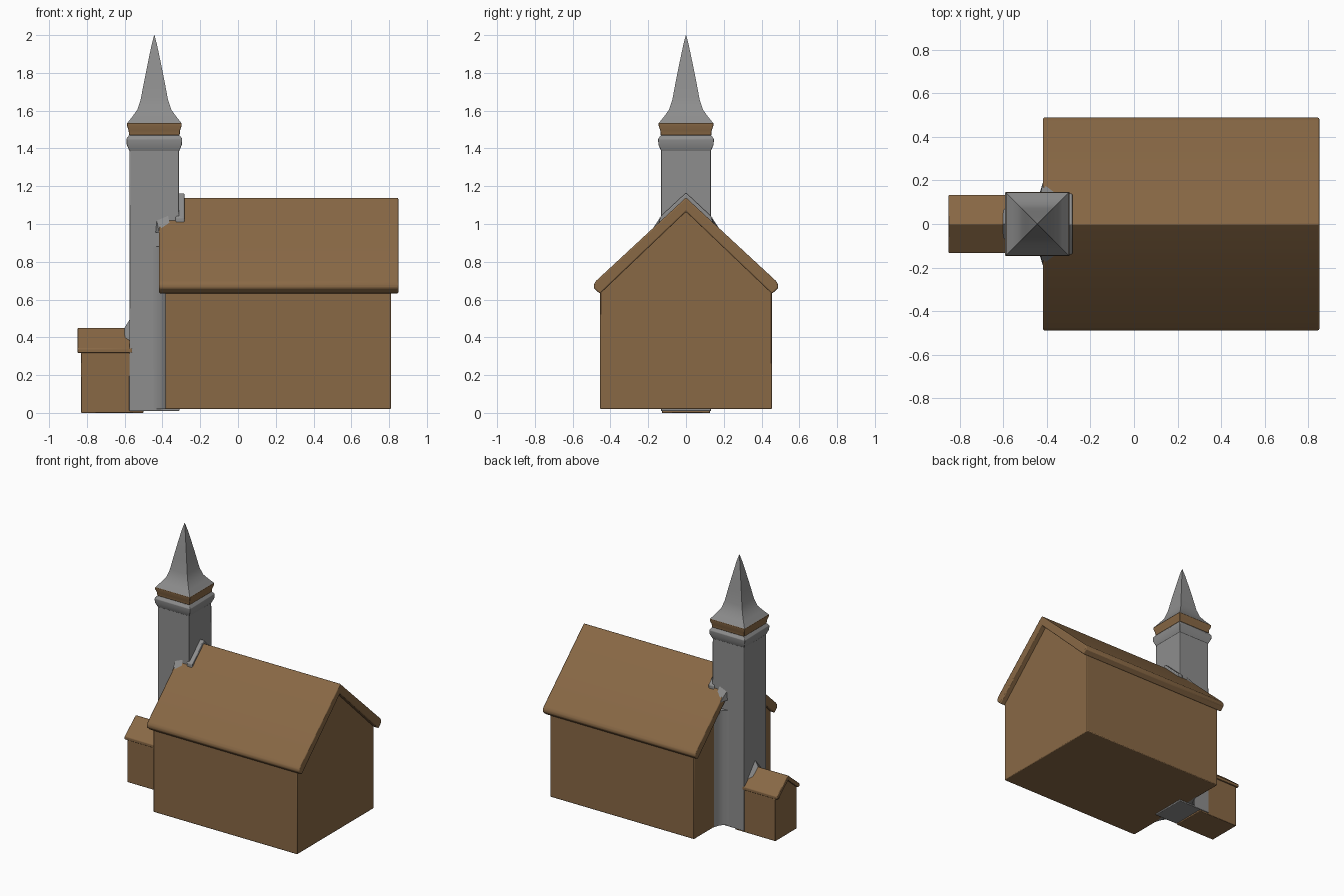
import bpy, bmesh, math

if "Cube" in bpy.data.objects:
    bpy.data.objects.remove(bpy.data.objects["Cube"])

TX = -0.443  # tower centre in x


def material(name, rgb):
    m = bpy.data.materials.new(name)
    m.diffuse_color = (*rgb, 1)
    m.use_nodes = True
    m.node_tree.nodes["Principled BSDF"].inputs["Base Color"].default_value = m.diffuse_color
    return m


brown = material("brown", (0.25, 0.14, 0.06))
grey = material("dark_grey", (0.27, 0.27, 0.27))


def finish(name, bm, mat, bevel=0.0):
    bmesh.ops.recalc_face_normals(bm, faces=bm.faces)
    me = bpy.data.meshes.new(name)
    bm.to_mesh(me)
    bm.free()
    ob = bpy.data.objects.new(name, me)
    bpy.context.collection.objects.link(ob)
    me.materials.append(mat)
    if bevel:
        mod = ob.modifiers.new("soft_edges", 'BEVEL')
        mod.width = bevel
        mod.segments = 2
    return ob


def loft(name, rings, mat, bevel=0.0):
    """Skin a list of closed point rings and cap both ends."""
    bm = bmesh.new()
    rows = [[bm.verts.new(p) for p in r] for r in rings]
    n = len(rows[0])
    for a, b in zip(rows, rows[1:]):
        for i in range(n):
            j = (i + 1) % n
            bm.faces.new((a[i], a[j], b[j], b[i]))
    bm.faces.new(rows[0])
    bm.faces.new(rows[-1])
    return finish(name, bm, mat, bevel)


def along_x(name, half, x0, x1, mat, bevel=0.0):
    """Mirror a half (y, z) profile across y = 0 and extrude it along x."""
    prof = half + [(-y, z) for y, z in reversed(half) if y > 0]
    return loft(name, [[(x, y, z) for y, z in prof] for x in (x0, x1)], mat, bevel)


def square_tower(name, levels, mat, bevel=0.0):
    """Square rings of given half width stacked at heights z."""
    rings = [[(TX + sx * h, sy * h, z) for sx, sy in ((-1, -1), (1, -1), (1, 1), (-1, 1))]
             for h, z in levels]
    return loft(name, rings, mat, bevel)


# Nave walls with gable ends
along_x("nave_walls", [(0, 1.09), (0.455, 0.655), (0.455, 0.02)],
        -0.385, 0.81, brown, 0.006)

# Nave roof shell with rounded eaves and overhang
along_x("nave_roof", [(0, 1.14), (0.475, 0.70), (0.488, 0.68), (0.488, 0.66),
                      (0.455, 0.63), (0.44, 0.645), (0, 1.065)],
        -0.418, 0.85, brown, 0.007)

# Tower shaft
square_tower("tower_shaft", [(0.133, 0.01), (0.131, 1.41)], grey, 0.004)

# Moulded cornice bands
square_tower("cornice_lower", [(0.131, 1.385), (0.146, 1.42), (0.148, 1.45),
                               (0.134, 1.47)], grey, 0.003)
square_tower("cornice_upper", [(0.134, 1.47), (0.136, 1.495), (0.145, 1.52),
                               (0.145, 1.535)], brown, 0.003)

# Flared spire
square_tower("spire", [(0.143, 1.535), (0.115, 1.57), (0.09, 1.605), (0.072, 1.66),
                       (0.055, 1.75), (0.035, 1.85), (0.014, 1.95), (0.001, 2.0)], grey)

# Curved wall joins and sloped flashing where tower meets nave
for side, label in ((-1, "front"), (1, "back")):
    plan = [(-0.375, 0.10), (-0.375, 0.25), (-0.395, 0.18), (-0.415, 0.15),
            (-0.45, 0.132), (-0.45, 0.10)]
    loft("wall_join_" + label,
         [[(x, y * side, z) for x, y in plan] for z in (0.02, 0.88)], grey)
    loft("roof_flashing_" + label,
         [[(-0.418, 0.19 * side, 0.955), (-0.36, 0.15 * side, 0.99), (-0.44, 0.12 * side, 0.955)],
          [(-0.43, 0.13 * side, 1.02), (-0.37, 0.13 * side, 1.045), (-0.43, 0.12 * side, 1.02)]],
         grey)
along_x("ridge_flashing", [(0, 1.165), (0.14, 1.035), (0.14, 0.98), (0, 1.1)],
        -0.33, -0.283, grey, 0.006)

# Entrance porch and its small gabled roof
along_x("porch_walls", [(0, 0.43), (0.128, 0.315), (0.128, 0.0)], -0.832, -0.50, brown, 0.004)
along_x("porch_roof", [(0, 0.45), (0.134, 0.34), (0.134, 0.318), (0.115, 0.318), (0, 0.415)],
        -0.85, -0.56, brown, 0.004)
loft("porch_flashing",
     [[(-0.60, -0.06, 0.40), (-0.60, 0.06, 0.40), (-0.60, 0, 0.452)],
      [(-0.57, -0.10, 0.38), (-0.57, 0.10, 0.38), (-0.57, 0, 0.50)]], grey)

# Smooth softened edges while keeping corners crisp
for ob in list(bpy.context.collection.objects):
    bpy.ops.object.select_all(action='DESELECT')
    ob.select_set(True)
    bpy.context.view_layer.objects.active = ob
    bpy.ops.object.shade_smooth_by_angle(angle=math.radians(35))
